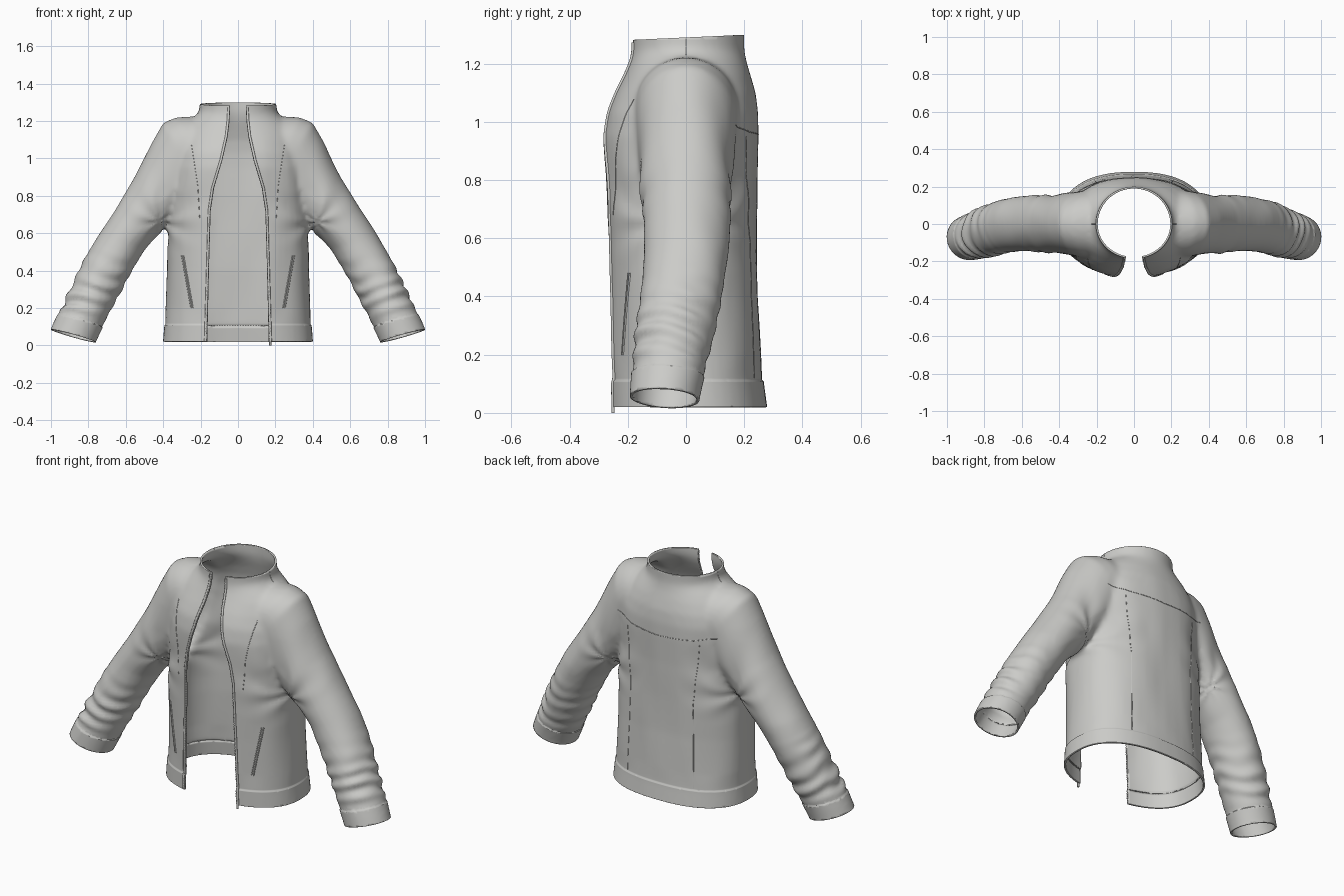
import bpy, bmesh, math
from mathutils import Vector, noise
from mathutils.bvhtree import BVHTree

if "Cube" in bpy.data.objects:
    bpy.data.objects.remove(bpy.data.objects["Cube"])

grey = bpy.data.materials.new("warm_grey_cloth")
grey.use_nodes = True
COLOR = (0.6, 0.6, 0.58, 1)
grey.diffuse_color = COLOR
grey.node_tree.nodes["Principled BSDF"].inputs["Base Color"].default_value = COLOR


def add_object(name, data):
    obj = bpy.data.objects.new(name, data)
    bpy.context.collection.objects.link(obj)
    if not data.materials:
        data.materials.append(grey)
    return obj


def mesh_from(bm, name):
    mesh = bpy.data.meshes.new(name)
    bm.to_mesh(mesh)
    bm.free()
    return mesh


def loft(bm, rings):
    loops = [[bm.verts.new(p) for p in ring] for ring in rings]
    n = len(loops[0])
    for a, b in zip(loops, loops[1:]):
        for i in range(n):
            bm.faces.new((a[i], a[(i + 1) % n], b[(i + 1) % n], b[i]))
    bm.faces.new(loops[0])
    bm.faces.new(loops[-1])


def lerp_table(table, t):
    for (a, va), (b, vb) in zip(table, table[1:]):
        if a <= t <= b:
            return va + (vb - va) * (t - a) / (b - a)
    return table[0][1] if t < table[0][0] else table[-1][1]


def ramp(t, start, end):
    return max(0, min(1, (t - start) / (end - start)))


N = 48
ANGLES = [2 * math.pi * i / N for i in range(N)]


def power(v, e):
    return math.copysign(abs(v) ** (2 / e), v)


# Body sections: height, half width, front depth, back depth, squareness
BODY = [(-0.06, .403, .26, .285, 2.4), (.11, .389, .262, .262, 2.4), (.4, .38, .267, .247, 2.4),
        (.6, .377, .275, .244, 2.4), (.8, .37, .282, .244, 2.3), (.95, .36, .284, .249, 2.3),
        (1.03, .35, .268, .248, 2.3), (1.1, .33, .24, .239, 2.2), (1.16, .3, .212, .222, 2.1),
        (1.2, .265, .195, .21, 2), (1.226, .228, .188, .204, 2), (1.25, .207, .186, .2, 2),
        (1.36, .201, .188, .2, 2)]

# Sleeve sections: outer x, z, inner x, z, depth centre, half depth
SLEEVE = [(0.1, 1.2, .1, .9, 0, .17), (.25, 1.224, .16, .87, 0, .18), (.33, 1.219, .17, .85, 0, .178),
          (.4, 1.19, .18, .82, 0, .172), (.465, 1.075, .22, .76, 0, .165), (.555, .89, .31, .69, 0, .157),
          (.655, .73, .41, .605, .002, .15), (.745, .59, .5, .51, 0, .146), (.825, .455, .58, .375, -.015, .143),
          (.9, .3, .66, .225, -.04, .135), (.96, .175, .72, .11, -.06, .124),
          (1.0, .08, .765, .015, -.074, .116), (1.03, -.01, .8, -.08, -.08, .114)]

bm = bmesh.new()
loft(bm, [[(w * power(math.cos(a), e), (f if math.sin(a) < 0 else b) * power(math.sin(a), e), z)
           for a in ANGLES] for z, w, f, b, e in BODY])
for side in (-1, 1):
    rings = []
    for ox, oz, ix, iz, yc, yh in SLEEVE:
        rings.append([(side * ((ox + ix) / 2 + (ox - ix) / 2 * math.cos(a)), yc + yh * math.sin(a),
                       (oz + iz) / 2 + (oz - iz) / 2 * math.cos(a)) for a in ANGLES])
    loft(bm, rings)
bmesh.ops.recalc_face_normals(bm, faces=bm.faces)

# Fuse body and sleeves into one skin
form = add_object("jacket_form", mesh_from(bm, "jacket_form"))
remesh = form.modifiers.new("fuse", "REMESH")
remesh.mode = "VOXEL"
remesh.voxel_size = 0.014
smooth = form.modifiers.new("soften", "SMOOTH")
smooth.iterations = 7
skin = bpy.data.meshes.new_from_object(form.evaluated_get(bpy.context.evaluated_depsgraph_get()))
bpy.data.objects.remove(form)
bm = bmesh.new()
bm.from_mesh(skin)
bm.normal_update()

CUFF = Vector((.885, -.075, .052))
CUFF_OUT = Vector((.28, -.07, -.95)).normalized()


def cuff_distance(p):
    return (Vector((abs(p.x), p.y, p.z)) - CUFF).dot(CUFF_OUT)


def on_sleeve(p):
    return abs(p.x) > .41 + .55 * max(0, .62 - p.z)


# Cloth folds: uneven bunching on the forearm, creases fanning from the underarm, soft drape elsewhere
moves = []
for v in bm.verts:
    p = v.co
    d = -cuff_distance(p)
    x = abs(p.x)
    calm = ramp(p.z, .12, .2) * ramp(-p.z, -1.16, -1.05)
    fold = noise.noise(Vector((p.x * 8, p.y * 7, p.z * 2.5))) * .005 * calm
    reach = math.hypot(x - .36, p.z - .74)
    fan = math.atan2(p.z - .66, x - .42)
    fold += .005 * ramp(-reach, -.26, -.08) * ramp(reach, .03, .1) * math.sin(fan * 7 + p.y * 4) * calm
    if x > .45 and on_sleeve(p):
        bunch = ramp(d, .09, .14) * ramp(-d, -.5, -.3)
        patch = .55 + .8 * noise.noise(Vector((p.x * 5, p.y * 8, p.z * 6 + 4)))
        wobble = 3 * noise.noise(Vector((p.x * 4, p.y * 7, p.z * 4)))
        fold += .008 * bunch * patch * math.sin(2 * math.pi * d / .09 + wobble + p.y * 9)
    moves.append((v, v.normal * fold))
for v, m in moves:
    v.co += m


def slice_faces(test, point, normal):
    faces = [f for f in bm.faces if test(f.calc_center_median())]
    geom = set(faces)
    for f in faces:
        geom.update(f.edges)
        geom.update(f.verts)
    bmesh.ops.bisect_plane(bm, geom=list(geom), dist=1e-5, plane_co=point, plane_no=normal)


def remove_faces(test):
    bmesh.ops.delete(bm, geom=[f for f in bm.faces if test(f.calc_center_median())], context="FACES")


def on_body(p):
    return abs(p.x) < .5 and not on_sleeve(p)


# Hem and cuff bands stand slightly proud of the cloth
for z in (.02, .108, .113):
    slice_faces(on_body, (0, 0, z), (0, 0, 1))
for side in (-1, 1):
    n = Vector((side * CUFF_OUT.x, CUFF_OUT.y, CUFF_OUT.z))
    c = Vector((side * CUFF.x, CUFF.y, CUFF.z))
    for back in (0, .085, .09):
        slice_faces(lambda p: p.x * side > .6, c - n * back, n)
COLLAR = Vector((0, 0, 1.29))
COLLAR_UP = Vector((0, -.045, 1))
slice_faces(lambda p: p.z > 1.2, COLLAR, COLLAR_UP)
remove_faces(lambda p: (on_body(p) and p.z < .02) or (abs(p.x) > .6 and cuff_distance(p) > 0)
             or (p - COLLAR).dot(COLLAR_UP) > 0)
bm.normal_update()
band = [v for v in bm.verts if (on_body(v.co) and v.co.z < .109)
        or (abs(v.co.x) > .6 and cuff_distance(v.co) > -.086)]
for v, n in [(v, v.normal.copy()) for v in band]:
    v.co += Vector((n.x, n.y, 0)) * .005

surface = BVHTree.FromBMesh(bm)

# Front opening: height and half width
OPENING = [(-.05, .168), (.3, .16), (.72, .148), (.84, .13), (.99, .085), (1.12, .056), (1.2, .047), (1.33, .043)]


def near_opening(p):
    return p.y < -.05 and abs(p.x) < .3


for z, w in OPENING[1:-1]:
    slice_faces(near_opening, (0, 0, z), (0, 0, 1))
for (z0, w0), (z1, w1) in zip(OPENING, OPENING[1:]):
    for side in (-1, 1):
        slice_faces(lambda p: near_opening(p) and z0 < p.z < z1 and p.x * side > 0,
                    (side * w0, 0, z0), (z1 - z0, 0, -side * (w1 - w0)))
remove_faces(lambda p: near_opening(p) and abs(p.x) < lerp_table(OPENING, p.z))

jacket = add_object("jacket_shell", mesh_from(bm, "jacket_shell"))
shell = jacket.modifiers.new("cloth_thickness", "SOLIDIFY")
shell.thickness = .01
shell.offset = -1
bpy.context.view_layer.objects.active = jacket
jacket.select_set(True)
bpy.ops.object.shade_smooth_by_angle(angle=math.radians(50))


def project(points, ray, steps):
    """Resample a polyline and drop it onto the cloth along the ray."""
    ray, out = Vector(ray), []
    for a, b in zip(points, points[1:]):
        for i in range(steps + 1):
            hit = surface.ray_cast(Vector(a).lerp(Vector(b), i / steps) - ray * 2, ray)[0]
            # Keep only hits on the near side of the jacket
            if hit and hit.dot(ray) < 0 and (not out or (hit - out[-1]).length > .002):
                out.append(hit)
    return out


def cord(name, points, radius):
    curve = bpy.data.curves.new(name, "CURVE")
    curve.dimensions = "3D"
    curve.bevel_depth = radius
    curve.bevel_resolution = 1
    curve.use_fill_caps = True
    spline = curve.splines.new("POLY")
    spline.points.add(len(points) - 1)
    for sp, p in zip(spline.points, points):
        sp.co = (*p, 1)
    return add_object(name, curve)


# Seams, pocket welts and zip on both sides
FRONT, BACK = (0, 1, 0), (0, -1, 0)
for side, label in ((-1, "right"), (1, "left")):
    def seam(part, pts, ray, radius=.0018, steps=30):
        pts = [(side * x, y, z) for x, y, z in pts]
        return cord(f"{label}_{part}", project(pts, (ray[0] * side, ray[1], ray[2]), steps), radius)

    seam("front_seam", [(.25, 0, 1.08), (.215, 0, .85), (.205, 0, .68)], FRONT)
    seam("back_seam", [(.23, 0, .95), (.2, 0, .6), (.21, 0, .12)], BACK)
    seam("back_yoke_seam", [(0, 0, .955), (.2, 0, .965), (.32, 0, .99)], BACK)
    seam("collar_side_seam", [(0, 0, 1.285), (0, 0, 1.23)], (-1, 0, 0))
    seam("pocket_welt_outer", [(.3, 0, .48), (.25, 0, .2)], FRONT, .004)
    seam("pocket_welt_inner", [(.291, 0, .48), (.241, 0, .2)], FRONT, .003)

    edge = [(w + .006, 0, min(max(z, .024), 1.272)) for z, w in OPENING]
    seam("zip_tape", edge, FRONT, .007, 14)

    # Zip teeth
    bm = bmesh.new()
    for i in range(90):
        z = .03 + i * .0138
        for p in project([(side * (lerp_table(OPENING, z) + .002), 0, z)] * 2, FRONT, 1)[:1]:
            cube = bmesh.ops.create_cube(bm, size=.007)["verts"]
            bmesh.ops.translate(bm, verts=cube, vec=p)
    add_object(f"{label}_zip_teeth", mesh_from(bm, f"{label}_zip_teeth"))

# Zip end pin
pin = project([(.172, 0, .05)] * 2, FRONT, 1)[0]
cord("zip_end_pin", [pin, Vector((pin.x, pin.y, 0))], .006)
